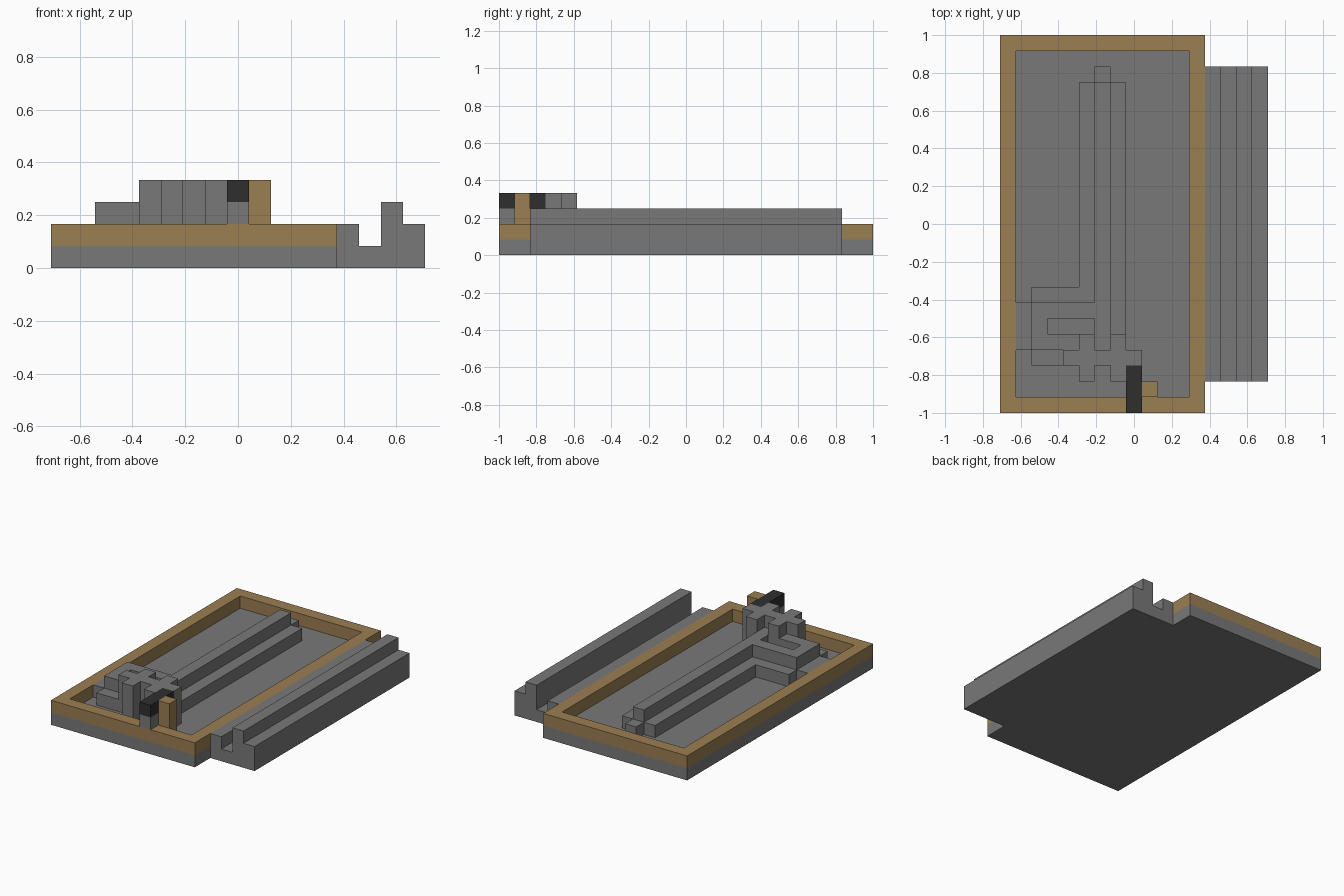
import bpy, bmesh

U = 1 / 12                 # one block
X0, Y0 = -8.5, -12         # corner of the block grid

old = bpy.data.objects.get("Cube")
if old:
    bpy.data.objects.remove(old, do_unlink=True)


def material(name, rgb):
    m = bpy.data.materials.new(name)
    m.use_nodes = True
    m.diffuse_color = (*rgb, 1)
    bsdf = m.node_tree.nodes["Principled BSDF"]
    bsdf.inputs["Base Color"].default_value = (*rgb, 1)
    bsdf.inputs["Roughness"].default_value = 0.9
    return m


stone = material("stone grey", (0.19, 0.19, 0.19))
wood = material("wood brown", (0.33, 0.21, 0.085))
black = material("dark grey", (0.028, 0.028, 0.028))


def finish(name, bm, mat):
    bmesh.ops.dissolve_limit(bm, angle_limit=0.01, verts=bm.verts, edges=bm.edges)
    bmesh.ops.recalc_face_normals(bm, faces=bm.faces)
    mesh = bpy.data.meshes.new(name)
    bm.to_mesh(mesh)
    bm.free()
    mesh.materials.append(mat)
    bpy.context.collection.objects.link(bpy.data.objects.new(name, mesh))


def extrude(bm, offset):
    out = bmesh.ops.extrude_face_region(bm, geom=bm.faces[:], use_keep_orig=True)
    verts = [g for g in out["geom"] if isinstance(g, bmesh.types.BMVert)]
    bmesh.ops.translate(bm, verts=verts, vec=offset)


def area(i0, j0, i1, j1):
    """Grid cells from column i0 to i1 and row j0 to j1."""
    return {(i, j) for i in range(i0, i1) for j in range(j0, j1)}


def slab(name, cells, k0, k1, mat):
    """Solid that fills the cells between two heights."""
    bm = bmesh.new()
    corners = {}
    for i, j in sorted(cells):
        loop = []
        for p in ((i, j), (i + 1, j), (i + 1, j + 1), (i, j + 1)):
            if p not in corners:
                corners[p] = bm.verts.new(((p[0] + X0) * U, (p[1] + Y0) * U, k0 * U))
            loop.append(corners[p])
        bm.faces.new(loop)
    extrude(bm, (0, 0, (k1 - k0) * U))
    finish(name, bm, mat)


# Base and raised border
slab("base", area(0, 0, 13, 24), 0, 1, stone)
slab("border", area(0, 0, 13, 24) - area(1, 1, 12, 23), 1, 2, wood)

# Stepped side rail, a profile swept along y
bm = bmesh.new()
profile = [(13, 0), (17, 0), (17, 2), (16, 2), (16, 3), (15, 3), (15, 1),
           (14, 1), (14, 2), (13, 2)]
bm.faces.new([bm.verts.new(((x + X0) * U, (2 + Y0) * U, z * U)) for x, z in profile])
extrude(bm, (0, 20 * U, 0))
finish("side_rail", bm, stone)

# Tall ridge with a hooked branch
ridge = area(6, 4, 7, 21) | area(2, 6, 6, 7) | area(2, 4, 3, 6) | area(3, 4, 5, 5)
slab("ridge", ridge, 1, 3, stone)

# Low steps on both sides of the ridge
steps = (area(5, 8, 6, 21) | area(2, 7, 6, 8) | area(1, 4, 2, 7)
         | area(2, 3, 4, 4) | area(3, 5, 6, 6) | area(7, 5, 8, 21))
slab("ridge_steps", steps, 1, 2, stone)
slab("ridge_end_step", area(6, 21, 7, 22), 1, 2, stone)

# Tall crossed block with four side stubs
cross = area(4, 3, 9, 4) | area(5, 2, 6, 5) | area(7, 2, 8, 5)
slab("cross_block", cross, 1, 4, stone)

# Dark bar on its supports, and the post beside it
slab("bar_support", area(8, 1, 9, 3), 1, 3, stone)
slab("bar_front_support", area(8, 0, 9, 1), 2, 3, stone)
slab("dark_bar", area(8, 0, 9, 3), 3, 4, black)
slab("wood_post", area(9, 1, 10, 2), 1, 4, wood)
